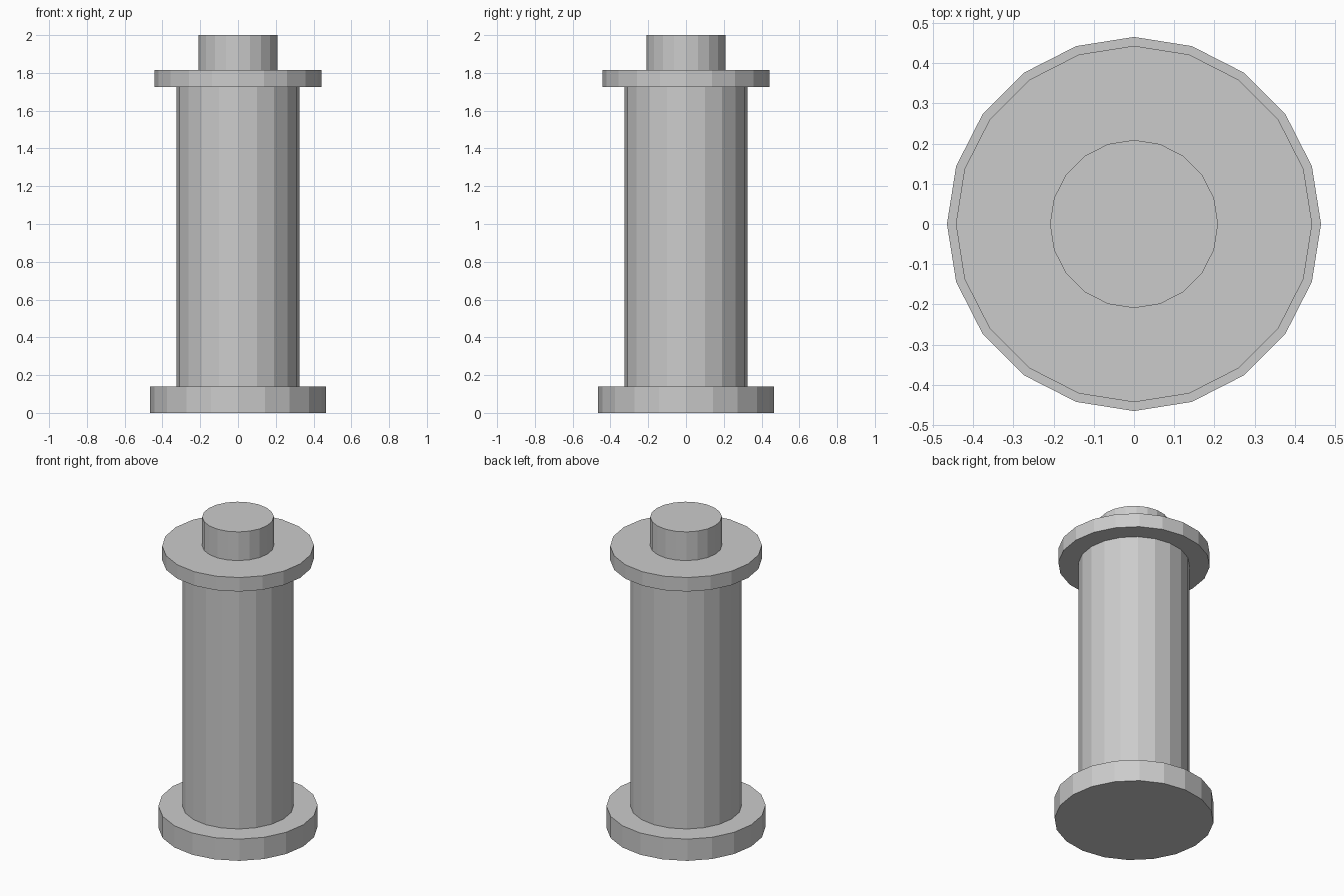
import bpy

if "Cube" in bpy.data.objects:
    bpy.data.objects.remove(bpy.data.objects["Cube"])

SIDES = 20


def disc(name, radius, bottom, top):
    """Flat-faced upright cylinder between two heights."""
    bpy.ops.mesh.primitive_cylinder_add(
        vertices=SIDES, radius=radius, depth=top - bottom,
        location=(0, 0, (bottom + top) / 2))
    bpy.context.object.name = name


# Stacked from the ground up: name, radius, bottom, top
parts = [
    ("base_flange", 0.465, 0.0, 0.14),
    ("column", 0.325, 0.14, 1.725),
    ("top_flange", 0.443, 1.725, 1.815),
    ("top_knob", 0.209, 1.815, 2.0),
]
for part in parts:
    disc(*part)
